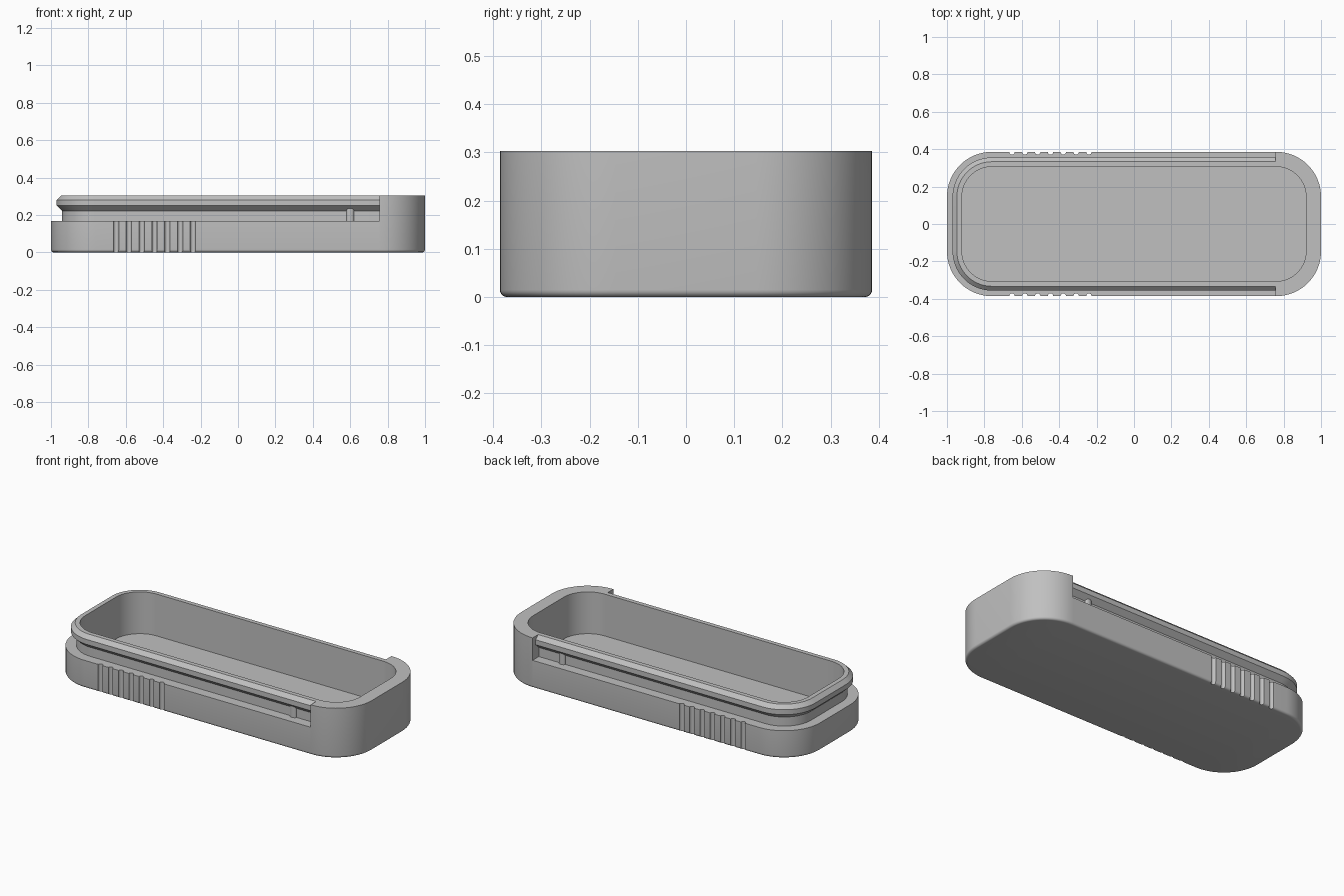
import bpy, bmesh
from math import sin, cos, pi, radians
from mathutils import Matrix, Vector

if "Cube" in bpy.data.objects:
    bpy.data.objects.remove(bpy.data.objects["Cube"], do_unlink=True)

HALF_X, HALF_Y, RADIUS = 1.0, 0.386, 0.24
TOP, LEDGE, FLOOR, WALL = 0.303, 0.167, 0.05, 0.08
FILLET, SPLIT = 0.015, 0.757

grey = bpy.data.materials.new("light grey plastic")
grey.use_nodes = True
grey.diffuse_color = (0.53, 0.53, 0.53, 1)
grey.node_tree.nodes["Principled BSDF"].inputs["Base Color"].default_value = grey.diffuse_color


def outline(inset, z, steps=16):
    """Rounded rectangle, offset inwards from the outer wall."""
    r = RADIUS - inset
    points = []
    for quarter, (sx, sy) in enumerate([(1, 1), (-1, 1), (-1, -1), (1, -1)]):
        for i in range(steps + 1):
            a = (quarter + i / steps) * pi / 2
            points.append((sx * (HALF_X - RADIUS) + r * cos(a),
                           sy * (HALF_Y - RADIUS) + r * sin(a), z))
    return points


def make_object(name, bm):
    bmesh.ops.recalc_face_normals(bm, faces=bm.faces[:])
    mesh = bpy.data.meshes.new(name)
    bm.to_mesh(mesh)
    bm.free()
    mesh.materials.append(grey)
    obj = bpy.data.objects.new(name, mesh)
    bpy.context.collection.objects.link(obj)
    return obj


def smooth(obj):
    bpy.ops.object.select_all(action='DESELECT')
    obj.select_set(True)
    bpy.context.view_layer.objects.active = obj
    bpy.ops.object.shade_smooth_by_angle(angle=radians(25))


def tray_part(name, profile, keep_right):
    """Loft a wall profile round the outline, then keep one side of the split."""
    bm = bmesh.new()
    rings = [[bm.verts.new(p) for p in outline(i, z)] for i, z in profile]
    for a, b in zip(rings, rings[1:]):
        for k in range(len(a)):
            n = (k + 1) % len(a)
            bm.faces.new((a[k], a[n], b[n], b[k]))
    bm.faces.new(rings[0][::-1])
    bm.faces.new(rings[-1])
    bmesh.ops.bisect_plane(bm, geom=bm.verts[:] + bm.edges[:] + bm.faces[:],
                           plane_co=(SPLIT, 0, 0), plane_no=(1, 0, 0),
                           clear_inner=keep_right, clear_outer=not keep_right)
    bmesh.ops.holes_fill(bm, edges=[e for e in bm.edges if e.is_boundary], sides=0)
    return make_object(name, bm)


def cylinders(name, places, radius_x, radius_y, z0, z1):
    bm = bmesh.new()
    for x, y in places:
        m = Matrix.Translation((x, y, (z0 + z1) / 2)) @ Matrix.Diagonal((radius_x, radius_y, 1, 1))
        bmesh.ops.create_cone(bm, cap_ends=True, segments=24, radius1=1, radius2=1,
                              depth=z1 - z0, matrix=m)
    return make_object(name, bm)


# Wall profiles as (inset, height), from the underside up and over into the cavity
base = [(FILLET * (1 - sin(a)), FILLET * (1 - cos(a))) for a in (i * pi / 10 for i in range(6))]
cavity = [(WALL, TOP), (WALL, FLOOR)]
rail = [(0, LEDGE), (0.06, LEDGE), (0.06, 0.222), (0.03, 0.25), (0.03, 0.28), (0.053, TOP)]

tray = tray_part("tray_with_lid_rail", base + rail + cavity, False)
end_block = tray_part("end_block", base + [(0, TOP)] + cavity, True)

# Finger grip grooves on both long sides
grooves = cylinders("grip_groove_cutter",
                    [(-0.652 + 0.0685 * i, s * HALF_Y) for i in range(7) for s in (-1, 1)],
                    0.0145, 0.015, -0.02, LEDGE + 0.02)
grooves.hide_render = True
cut = tray.modifiers.new("grip grooves", 'BOOLEAN')
cut.operation = 'DIFFERENCE'
cut.solver = 'EXACT'
cut.object = grooves
bpy.context.view_layer.objects.active = tray
bpy.ops.object.modifier_apply(modifier=cut.name)
bpy.data.objects.remove(grooves, do_unlink=True)

# Small snap bumps on the neck below the lip
bumps = cylinders("snap_bumps", [(0.6, s * (HALF_Y - 0.06)) for s in (-1, 1)],
                  0.021, 0.014, LEDGE - 0.01, 0.24)

for part in (tray, end_block, bumps):
    smooth(part)
